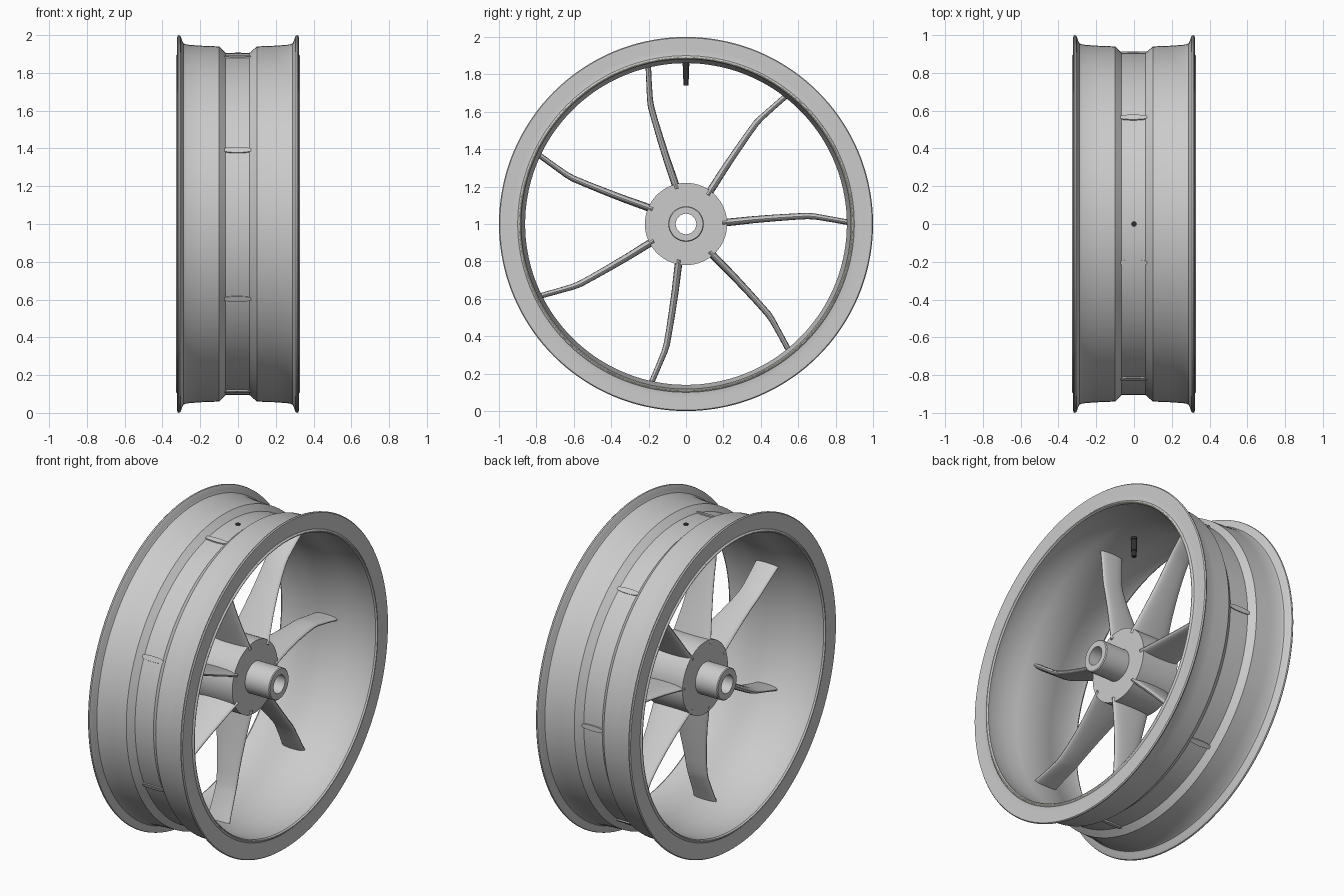
import bpy, bmesh, math

if "Cube" in bpy.data.objects:
    bpy.data.objects.remove(bpy.data.objects["Cube"])

CZ = 1.0  # height of the wheel centre


def finish(bm, name, angle=32, color=None):
    bmesh.ops.recalc_face_normals(bm, faces=bm.faces)
    me = bpy.data.meshes.new(name)
    bm.to_mesh(me)
    bm.free()
    ob = bpy.data.objects.new(name, me)
    bpy.context.collection.objects.link(ob)
    if color:
        mat = bpy.data.materials.new(name + "_paint")
        mat.diffuse_color = color
        mat.use_nodes = True
        mat.node_tree.nodes["Principled BSDF"].inputs["Base Color"].default_value = mat.diffuse_color
        me.materials.append(mat)
    bpy.ops.object.select_all(action='DESELECT')
    ob.select_set(True)
    bpy.context.view_layer.objects.active = ob
    bpy.ops.object.shade_smooth_by_angle(angle=math.radians(angle))
    return ob


def skin(bm, rings, closed):
    """Bridge rings of points; closed joins last to first, otherwise the ends are capped."""
    vs = [[bm.verts.new(p) for p in r] for r in rings]
    n = len(vs[0])
    for i in range(len(vs) if closed else len(vs) - 1):
        a, b = vs[i], vs[(i + 1) % len(vs)]
        for j in range(n):
            k = (j + 1) % n
            bm.faces.new((a[j], a[k], b[k], b[j]))
    if not closed:
        bm.faces.new(vs[0])
        bm.faces.new(vs[-1])


def lathe(name, profile, seg=144, color=None):
    """Revolve a closed (x, radius) profile about the wheel axle."""
    bm = bmesh.new()
    rings = []
    for i in range(seg):
        a = math.tau * i / seg
        rings.append([(x, r * math.cos(a), CZ + r * math.sin(a)) for x, r in profile])
    skin(bm, rings, True)
    return finish(bm, name, color=color)


# Rim: tyre side with drop centre, flanges, then the inner barrel
half_outer = [(0.10, 0.94), (0.20, 0.944), (0.275, 0.95), (0.288, 0.956), (0.296, 0.97),
              (0.302, 0.99), (0.308, 0.998), (0.315, 1.0), (0.321, 0.995), (0.322, 0.985)]
half_inner = [(0.315, 0.93), (0.319, 0.90), (0.326, 0.893), (0.326, 0.885), (0.318, 0.88),
              (0.29, 0.886), (0.20, 0.884), (0.12, 0.872), (0.07, 0.86)]
right = [(0.06, 0.905)] + half_outer + half_inner
left = [(-x, r) for x, r in reversed(half_outer + half_inner)] + [(-0.065, 0.905)]
lathe("rim", right + left)

# Pale pinstripe ring on each rim edge
for side, tag in ((1, "right"), (-1, "left")):
    ring = [(side * (0.324 + 0.004 * math.cos(t)), 0.889 + 0.005 * math.sin(t))
            for t in [math.tau * k / 8 for k in range(8)]]
    lathe("pinstripe_" + tag, ring, color=(0.80, 0.80, 0.70, 1))

# Hub drum with hollow axle tube
lathe("hub", [(-0.28, 0.055), (-0.28, 0.09), (-0.275, 0.095), (-0.13, 0.095), (-0.13, 0.22),
              (0.115, 0.22), (0.115, 0.095), (0.275, 0.095), (0.28, 0.09), (0.28, 0.055)], 64)

# Seven bent blade spokes: radius, sideways offset, half width, half thickness
stations = [(0.195, 0.005, 0.130, 0.020), (0.26, 0.011, 0.118, 0.020), (0.36, 0.021, 0.100, 0.019),
            (0.48, 0.030, 0.083, 0.018), (0.58, 0.036, 0.073, 0.017), (0.65, 0.039, 0.069, 0.017),
            (0.69, 0.036, 0.068, 0.016), (0.78, 0.020, 0.071, 0.015), (0.86, 0.005, 0.076, 0.015),
            (0.912, -0.003, 0.076, 0.016)]


def power(v, p):
    return math.copysign(abs(v) ** p, v)


def spoke(index):
    ang = math.tau * index / 7 + 0.006
    ca, sa = math.cos(ang), math.sin(ang)
    rings = []
    for r, off, w, t in stations:
        ring = []
        for k in range(24):
            q = math.tau * k / 24
            x = w * power(math.cos(q), 0.9) - 0.004
            s = off + t * power(math.sin(q), 0.8)
            ring.append((x, r * ca - s * sa, CZ + r * sa + s * ca))
        rings.append(ring)
    bm = bmesh.new()
    skin(bm, rings, False)
    finish(bm, f"spoke_{index + 1}", 40)


for i in range(7):
    spoke(i)

# Black valve stem through the top of the rim
bm = bmesh.new()
stem = [(0.74, 0.013), (0.775, 0.013), (0.776, 0.016), (0.845, 0.016), (0.846, 0.018),
        (0.87, 0.018), (0.871, 0.015), (0.909, 0.015)]
skin(bm, [[(rad * math.cos(math.tau * k / 20), rad * math.sin(math.tau * k / 20), CZ + h)
           for k in range(20)] for h, rad in stem], False)
finish(bm, "valve_stem", color=(0.03, 0.03, 0.03, 1))
